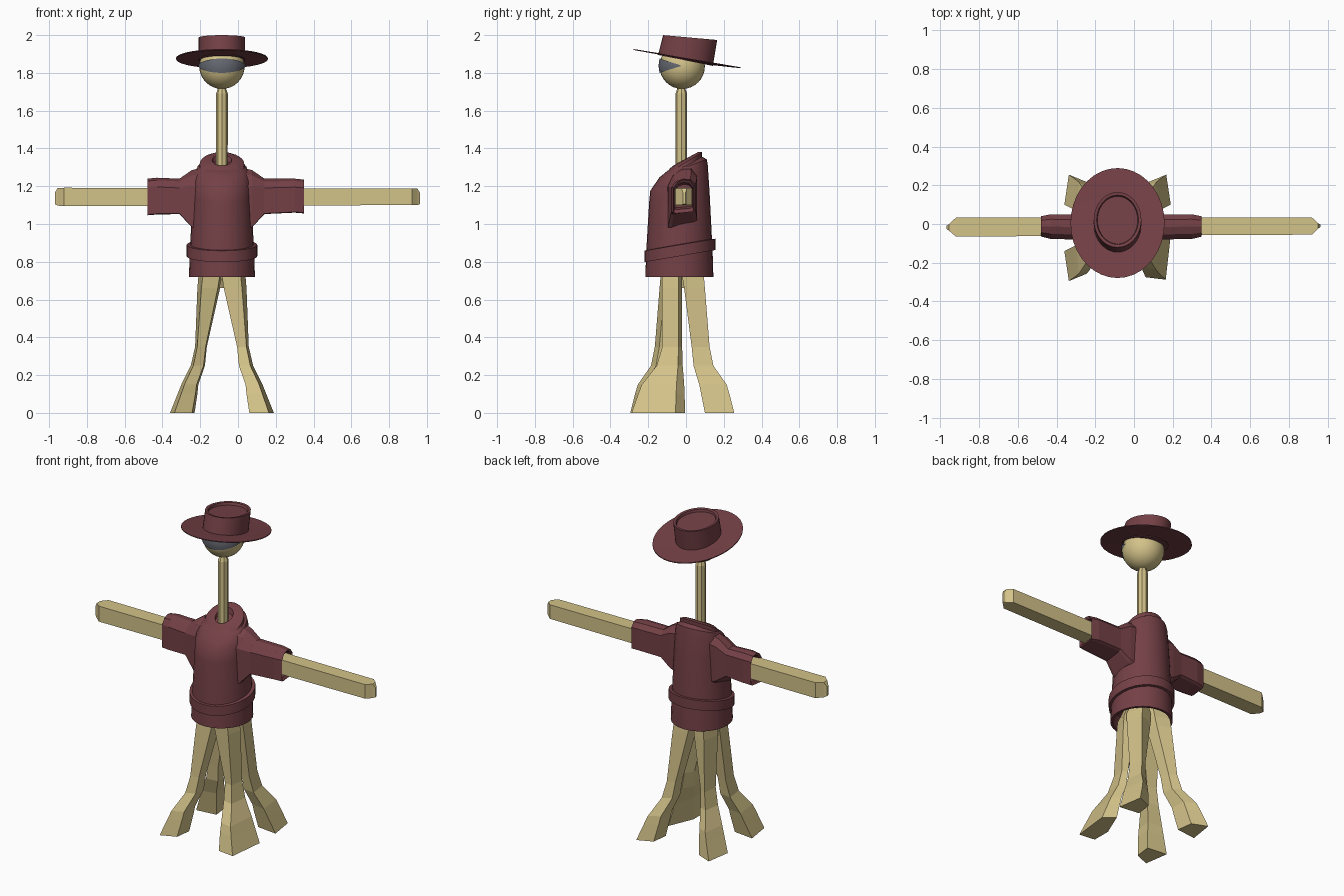
import bpy, bmesh, math

if "Cube" in bpy.data.objects:
    bpy.data.objects.remove(bpy.data.objects["Cube"])

CX, CY = -0.085, -0.02   # body axis


def material(name, rgb):
    m = bpy.data.materials.new(name)
    m.diffuse_color = (*rgb, 1)
    m.use_nodes = True
    m.node_tree.nodes["Principled BSDF"].inputs["Base Color"].default_value = m.diffuse_color
    return m


RED = material("maroon cloth", (0.175, 0.052, 0.061))
STRAW = material("pale wood", (0.65, 0.54, 0.25))
GREY = material("slate visor", (0.13, 0.14, 0.165))


def loft(name, rings, mat, smooth=None, caps=(True, True)):
    """Skin a list of equal-length point rings."""
    bm = bmesh.new()
    vs = [[bm.verts.new(p) for p in r] for r in rings]
    n = len(rings[0])
    for a, b in zip(vs, vs[1:]):
        for i in range(n):
            j = (i + 1) % n
            bm.faces.new((a[i], a[j], b[j], b[i]))
    if caps[0]:
        bm.faces.new(vs[0][::-1])
    if caps[1]:
        bm.faces.new(vs[-1])
    bmesh.ops.recalc_face_normals(bm, faces=bm.faces)
    return finish(name, bm, mat, smooth)


def finish(name, bm, mat, smooth=None):
    me = bpy.data.meshes.new(name)
    bm.to_mesh(me)
    bm.free()
    me.materials.append(mat)
    ob = bpy.data.objects.new(name, me)
    bpy.context.collection.objects.link(ob)
    if smooth:
        bpy.ops.object.select_all(action='DESELECT')
        ob.select_set(True)
        bpy.context.view_layer.objects.active = ob
        bpy.ops.object.shade_smooth_by_angle(angle=math.radians(smooth))
    return ob


def ring(z, rx, ry, cy=CY, slope=0.0, n=28, cx=CX):
    """Ellipse whose height rises along y by slope."""
    pts = []
    for i in range(n):
        a = 2 * math.pi * i / n
        dy = ry * math.sin(a)
        pts.append((cx + rx * math.cos(a), cy + dy, z + slope * dy))
    return pts


# Jacket body, hollow below, with shoulders sloping up to the back
loft("jacket_body", [
    ring(0.98, 0.13, 0.13, -0.035), ring(0.72, 0.16, 0.165, -0.035),
    ring(0.72, 0.175, 0.18, -0.035), ring(0.85, 0.17, 0.176, -0.035),
    ring(1.14, 0.156, 0.160, -0.035, 0.15), ring(1.245, 0.15, 0.152, -0.037, 0.45),
    ring(1.295, 0.132, 0.125, -0.015, 0.38), ring(1.32, 0.10, 0.09, -0.005, 0.4),
], RED, 35)

# Slanted belt fold
loft("jacket_belt", [
    ring(0.83, 0.16, 0.16, -0.033, 0.17), ring(0.83, 0.187, 0.188, -0.033, 0.17),
    ring(0.89, 0.187, 0.188, -0.033, 0.17), ring(0.895, 0.15, 0.15, -0.033, 0.17),
], RED, 35)

# Collar with a sunken neck opening
loft("collar", [
    ring(1.285, 0.125, 0.105, -0.022, 0.55), ring(1.318, 0.118, 0.10, -0.015, 0.62),
    ring(1.338, 0.085, 0.075, -0.010, 0.58), ring(1.338, 0.052, 0.052, -0.015, 0.55),
    ring(1.30, 0.045, 0.045, -0.02, 0.4),
], RED, 35)


def sleeve_section(x, y0, y1, z0, z1, shear):
    """Box outline with an arched top."""
    outline = [(0, 0.03), (0.12, 0), (0.88, 0), (1, 0.03), (1, 0.78),
               (0.8, 0.95), (0.5, 1), (0.2, 0.95), (0, 0.78)]
    return [(x, y0 + (y1 - y0) * u,
             z0 + (z1 - z0) * v + shear * (y1 - y0) * (u - 0.5)) for u, v in outline]


# Sleeves: wide at the shoulder, recessed at the cuff
for name, side, end, lo, hi in (("left_sleeve", -1, 0.395, 1.05, 1.245),
                                ("right_sleeve", 1, 0.435, 1.06, 1.24)):
    def X(d):
        return CX + side * d
    loft(name, [
        sleeve_section(X(0.10), -0.10, 0.06, 0.97, 1.30, 0.35),
        sleeve_section(X(0.16), -0.095, 0.058, 1.0, 1.285, 0.3),
        sleeve_section(X(0.225), -0.08, 0.05, 1.06, 1.24, 0.15),
        sleeve_section(X(end - 0.05), -0.077, 0.05, lo + 0.005, hi, 0.1),
        sleeve_section(X(end), -0.065, 0.04, lo, hi - 0.005, 0.1),
        sleeve_section(X(end - 0.01), -0.06, 0.035, lo + 0.02, hi - 0.02, 0.1),
        sleeve_section(X(end - 0.05), -0.058, 0.033, lo + 0.03, hi - 0.03, 0.1),
    ], RED)


# Arm beam with wedge ends
def beam(x, y0, y1, z0, z1):
    return [(x, y0, z0), (x, y1, z0), (x, y1, z1), (x, y0, z1)]


loft("arm_beam", [
    beam(-0.97, -0.025, -0.01, 1.105, 1.165), beam(-0.955, -0.035, 0.0, 1.097, 1.19),
    beam(-0.92, -0.065, 0.033, 1.095, 1.192), beam(0.92, -0.055, 0.033, 1.10, 1.188),
    beam(0.95, -0.025, 0.005, 1.10, 1.188), beam(0.963, -0.015, -0.003, 1.105, 1.165),
], STRAW)

# Neck pole
loft("neck_pole", [ring(z, r, r, -0.025, 0, 8) for z, r in
                   ((0.66, 0.03), (1.69, 0.031), (1.715, 0.022), (1.74, 0.03))], STRAW)

# Head
bm = bmesh.new()
bmesh.ops.create_uvsphere(bm, u_segments=28, v_segments=16, radius=0.12)
bmesh.ops.translate(bm, verts=bm.verts, vec=(CX, CY, 1.835))
finish("head", bm, STRAW, 60)

# Visor: tapered band hugging the face
bm = bmesh.new()
cols = []
for i in range(25):
    a = math.radians(-86 + 172 * i / 24)
    col = []
    for k in (-1, -0.5, 0, 0.5, 1):
        dz = 0.038 * k * math.cos(a)
        r = math.sqrt(0.125 ** 2 - dz ** 2)
        col.append(bm.verts.new((CX + r * math.sin(a), CY - r * math.cos(a), 1.838 + dz)))
    cols.append(col)
for a, b in zip(cols, cols[1:]):
    for k in range(4):
        bm.faces.new((a[k], b[k], b[k + 1], a[k + 1]))
finish("visor", bm, GREY, 60)

# Hat: tilted brim and crown with a sunken top
loft("hat_brim", [
    ring(1.869, 0.12, 0.14, 0.0, -0.2, 36), ring(1.873, 0.243, 0.284, 0.005, -0.17, 36),
    ring(1.878, 0.243, 0.284, 0.005, -0.17, 36), ring(1.876, 0.12, 0.14, 0.0, -0.2, 36),
], RED, 35)
loft("hat_crown", [
    ring(1.866, 0.123, 0.145, -0.003, -0.2, 36), ring(1.987, 0.123, 0.143, 0.022, -0.09, 36),
    ring(1.985, 0.108, 0.127, 0.022, -0.09, 36), ring(1.97, 0.104, 0.123, 0.020, -0.09, 36),
], RED, 35)

# Four splayed legs: z, inner/outer x offset, inner/outer y offset
STATIONS = [(0.80, 0.01, 0.09, 0.01, 0.08), (0.72, 0.0, 0.125, 0.0, 0.115),
            (0.66, 0.01, 0.13, 0.01, 0.12), (0.35, 0.08, 0.142, 0.05, 0.145),
            (0.25, 0.09, 0.165, 0.06, 0.165), (0.15, 0.125, 0.215, 0.09, 0.235),
            (0.10, 0.13, 0.235, 0.10, 0.25), (0.0, 0.145, 0.275, 0.12, 0.275)]
PLAIN = [(0, 0.1), (1, 0), (0.82, 1), (0.1, 0.75)]
WIDE = [(0, 0.5), (0.5, -0.1), (1, 0.1), (0.8, 1), (0, 0.95)]
for name, sx, sy in (("front_left_leg", -1, -1), ("front_right_leg", 1, -1),
                     ("back_left_leg", -1, 1), ("back_right_leg", 1, 1)):
    wide = name == "front_right_leg"
    rings = []
    for z, x0, x1, y0, y1 in STATIONS:
        if wide:           # broad leg reaching back to the axis
            y0, y1 = 0.01, y1 - 0.04 * (1 - abs(z - 0.36) / 0.44)
        rings.append([(CX + sx * (x0 + (x1 - x0) * u), CY + sy * (y0 + (y1 - y0) * v), z)
                      for u, v in (WIDE if wide else PLAIN)])
    loft(name, rings, STRAW)
